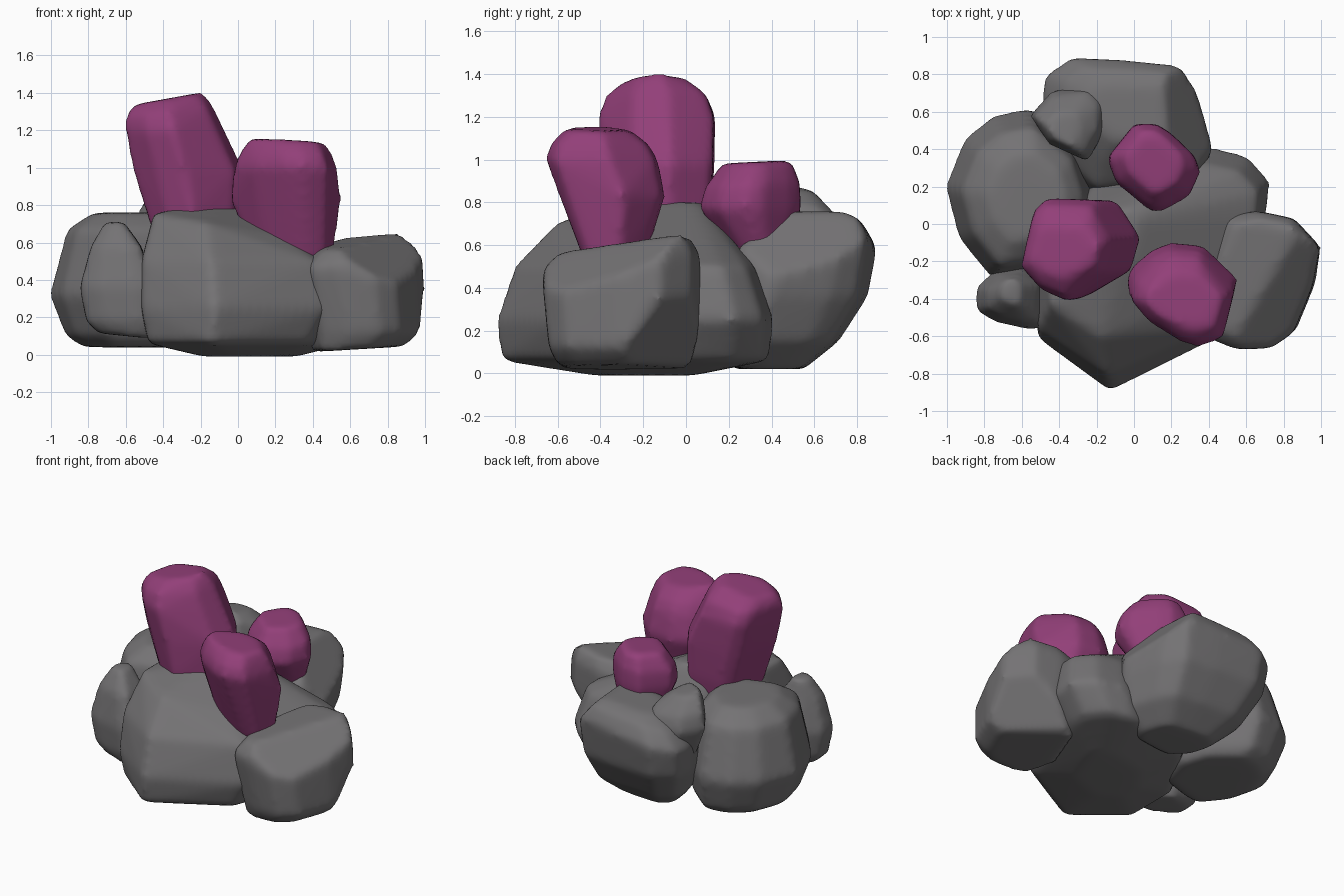
import bpy
import bmesh
from mathutils import Vector

default_cube = bpy.data.objects.get("Cube")
if default_cube:
    bpy.data.objects.remove(default_cube, do_unlink=True)


def make_material(name, colour):
    material = bpy.data.materials.new(name)
    material.use_nodes = True
    material.diffuse_color = colour
    material.node_tree.nodes["Principled BSDF"].inputs["Base Color"].default_value = colour
    return material


stone = make_material("grey stone", (.175, .17, .175, 1))
crystal = make_material("magenta crystal", (.29, .05, .19, 1))


def level(z, width, depth=None, dx=0, dy=0, tilt_x=0, tilt_y=0):
    """One cross-section: height, size relative to the plan, shift and slope."""
    return z, width, width if depth is None else depth, dx, dy, tilt_x, tilt_y


def chiselled_block(name, material, plan, levels, chips=(), softness=9, swell=1.03):
    """Convex block through scaled copies of its plan, chipped and with softened edges."""
    xs, ys = zip(*plan)
    centre_x = (min(xs) + max(xs)) / 2
    centre_y = (min(ys) + max(ys)) / 2
    bm = bmesh.new()
    for z, width, depth, dx, dy, tilt_x, tilt_y in levels:
        for x, y in plan:
            offset_x = (x - centre_x) * width * swell
            offset_y = (y - centre_y) * depth * swell
            bm.verts.new(Vector((centre_x + dx + offset_x,
                                 centre_y + dy + offset_y,
                                 z + tilt_x * offset_x + tilt_y * offset_y)))
    hull = bmesh.ops.convex_hull(bm, input=bm.verts)
    leftovers = {v for v in hull["geom_interior"] + hull["geom_unused"]
                 if isinstance(v, bmesh.types.BMVert)}
    bmesh.ops.delete(bm, geom=list(leftovers), context="VERTS")
    # Each chip is a plane that slices a corner off
    for point, normal in chips:
        bmesh.ops.bisect_plane(bm, geom=bm.verts[:] + bm.edges[:] + bm.faces[:],
                               plane_co=point, plane_no=normal, clear_outer=True)
        bmesh.ops.holes_fill(bm, edges=bm.edges)
    bmesh.ops.recalc_face_normals(bm, faces=bm.faces)
    mesh = bpy.data.meshes.new(name)
    bm.to_mesh(mesh)
    bm.free()
    mesh.materials.append(material)
    block = bpy.data.objects.new(name, mesh)
    bpy.context.collection.objects.link(block)

    remesh = block.modifiers.new("even surface", "REMESH")
    remesh.mode = "VOXEL"
    remesh.voxel_size = .025
    remesh.use_smooth_shade = True
    smooth = block.modifiers.new("worn edges", "SMOOTH")
    smooth.factor = .5
    smooth.iterations = softness
    return block


# Large central boulder with a pointed front
chiselled_block(
    "central_boulder", stone,
    [(-.5, -.6), (-.12, -.88), (.46, -.59), (.7, .08), (.71, .22),
     (.6, .35), (.4, .4), (-.2, .25), (-.5, -.2)],
    [level(-.01, .4, .36, dx=-.04, dy=.04),
     level(.06, .86, .96, dx=-.05),
     level(.25, 1, .99),
     level(.5, .95, .86, dx=-.03),
     level(.68, .7, .6, dx=-.12, dy=.03, tilt_x=-.17),
     level(.8, .2, .24, dx=-.2, dy=.16)], softness=11)

# Broad boulder on the -x side
chiselled_block(
    "side_boulder", stone,
    [(-1, .2), (-.9, .45), (-.75, .57), (-.55, .61), (-.3, .4),
     (-.22, .15), (-.3, -.15), (-.6, -.25), (-.76, -.28), (-.93, -.07)],
    [level(.04, .7, dx=.06),
     level(.1, .86, dx=.03),
     level(.32, 1),
     level(.67, .82, dx=.02, dy=-.02),
     level(.76, .52, dx=.04, dy=-.02)], softness=14)

# Squarish boulder on the +x side, undercut at its far lower corner
# and sloping off at its front upper corner
chiselled_block(
    "square_boulder", stone,
    [(.52, .03), (.68, .06), (.86, .02), (.99, -.13), (.95, -.33),
     (.85, -.58), (.74, -.66), (.58, -.66), (.44, -.6), (.38, -.35)],
    [level(.03, .84, .84, dx=-.03, dy=.02, tilt_x=.06),
     level(.12, .97, .95, dx=.02, dy=.01),
     level(.42, 1.06, 1, dx=-.02),
     level(.52, 1.07, 1, dx=-.03, tilt_x=.1, tilt_y=.08),
     level(.61, .87, .87, tilt_x=.1, tilt_y=.09)],
    chips=[((.92, -.08, .3), (.6, .6, -.5)),
           ((.87, -.57, .38), (.48, -.41, .78))])

# Overhanging boulder at the back, its top falling towards the middle and sides
chiselled_block(
    "back_boulder", stone,
    [(-.48, .65), (-.46, .78), (-.32, .88), (0, .86), (.24, .83),
     (.33, .7), (.42, .4), (.3, .2), (-.2, .15), (-.4, .35)],
    [level(.02, .5, .45, dx=.02, dy=-.13),
     level(.15, .8, .75, dx=.02, dy=-.08),
     level(.36, .97, .95, dy=-.02),
     level(.58, 1, .93, dy=.03, tilt_x=.1, tilt_y=.1),
     level(.69, .83, .66, dx=.02, dy=.07, tilt_x=.1, tilt_y=.1),
     level(.75, .5, .4, dx=.02, dy=.08, tilt_x=.06)],
    chips=[((.26, .5, .65), (.75, .05, .6))])

# Small stone leaning against the front
chiselled_block(
    "small_front_stone", stone,
    [(-.84, -.46), (-.84, -.34), (-.74, -.25), (-.58, -.22),
     (-.44, -.3), (-.45, -.54), (-.56, -.56), (-.74, -.52)],
    [level(.1, .7, dx=.04, tilt_x=-.1),
     level(.18, .93, dx=.02),
     level(.36, 1),
     level(.58, .66, .75, dx=-.01),
     level(.71, .25, .4, dx=-.02, dy=.03)], softness=5)

# Small stone wedged in at the back
chiselled_block(
    "small_back_stone", stone,
    [(-.55, .58), (-.43, .71), (-.22, .73), (-.15, .65),
     (-.16, .5), (-.25, .34), (-.45, .43)],
    [level(.32, .35),
     level(.67, 1.02, tilt_y=-.15),
     level(.79, .85, dx=-.01, tilt_y=-.3),
     level(.87, .45, dx=-.03, dy=-.03, tilt_x=-.1, tilt_y=-.15)], softness=5)

# Tall crystal leaning towards -x
chiselled_block(
    "tall_crystal", crystal,
    [(-.58, -.22), (-.5, .08), (-.42, .14), (-.1, .13),
     (.03, -.07), (-.02, -.25), (-.28, -.4), (-.45, -.34)],
    [level(.5, .66, .75, dx=.07),
     level(.75, .8, .9, dx=.04),
     level(.98, .95, .95, dx=.01),
     level(1.2, .82, 1, dx=-.07, dy=-.01),
     level(1.3, .76, .86, dx=-.09, dy=-.01, tilt_x=.1),
     level(1.37, .6, .5, dx=-.1, dy=-.02, tilt_x=.18)], softness=7)

# Stout crystal at the front
chiselled_block(
    "front_crystal", crystal,
    [(-.03, -.37), (-.01, -.26), (.1, -.13), (.2, -.08), (.36, -.1),
     (.54, -.33), (.48, -.6), (.35, -.65), (.25, -.62), (.07, -.5)],
    [level(.5, .7, .46, dx=.05, dy=.03),
     level(.83, 1.02, .76, dy=.045),
     level(1, .95, .9, dy=-.03),
     level(1.07, .86, .8, dy=-.04),
     level(1.145, .7, .52, dx=.01, dy=-.05, tilt_x=-.06, tilt_y=-.04)], softness=7)

# Short crystal at the back
chiselled_block(
    "back_crystal", crystal,
    [(-.15, .35), (-.1, .22), (.09, .07), (.15, .07), (.3, .15),
     (.36, .28), (.33, .36), (.2, .48), (.12, .53), (0, .53)],
    [level(.48, .5, .4, dy=.08),
     level(.77, .96, 1),
     level(.88, .92, .94, dy=.01, tilt_y=.05),
     level(.99, .6, .68, dy=.03, tilt_y=.05)], softness=6)
